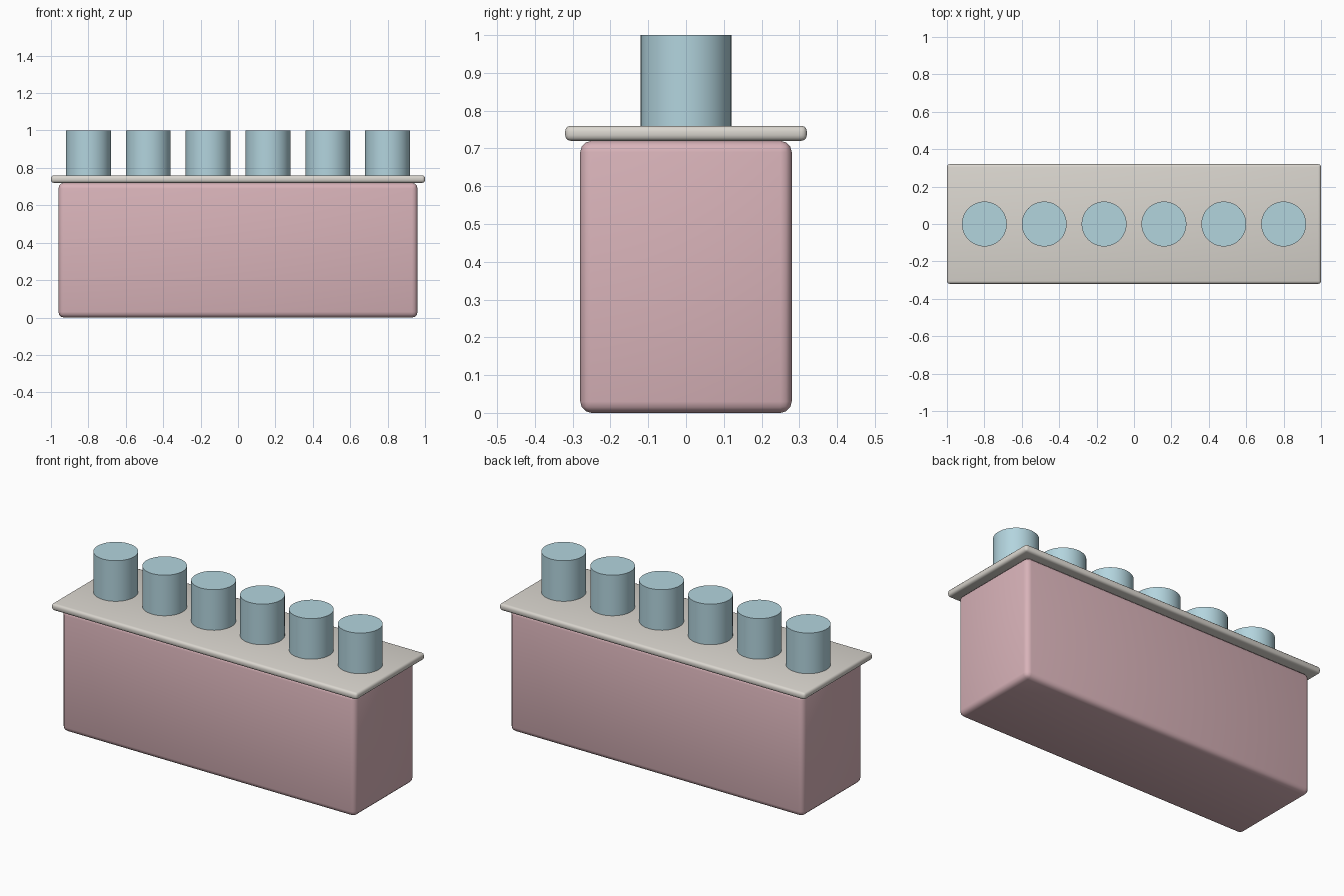
import bpy
import math

cube = bpy.data.objects.get("Cube")
if cube:
    bpy.data.objects.remove(cube, do_unlink=True)


def material(name, color):
    mat = bpy.data.materials.new(name)
    mat.use_nodes = True
    mat.diffuse_color = (*color, 1)
    mat.node_tree.nodes["Principled BSDF"].inputs["Base Color"].default_value = (*color, 1)
    return mat


def finish(obj, name, mat):
    obj.name = name
    obj.data.materials.append(mat)
    bpy.ops.object.shade_smooth_by_angle(angle=math.radians(40))


def rounded_box(name, size, bottom, bevel, mat):
    bpy.ops.mesh.primitive_cube_add(size=1, location=(0, 0, bottom + size[2] / 2))
    obj = bpy.context.object
    obj.scale = size
    bpy.ops.object.transform_apply(location=False, rotation=False, scale=True)
    mod = obj.modifiers.new("rounded edges", "BEVEL")
    mod.width = bevel
    mod.segments = 3
    bpy.ops.object.modifier_apply(modifier=mod.name)
    finish(obj, name, mat)


pink = material("dusty pink", (0.69, 0.45, 0.485))
stone = material("warm grey", (0.70, 0.67, 0.62))
blue = material("pale blue", (0.45, 0.66, 0.73))

# Main block and overhanging top slab
rounded_box("body", (1.92, 0.56, 0.72), 0, 0.03, pink)
rounded_box("top_slab", (2, 0.64, 0.04), 0.72, 0.015, stone)

# Row of round pots
count, spacing, height = 6, 0.32, 0.24
for i in range(count):
    x = (i - (count - 1) / 2) * spacing
    bpy.ops.mesh.primitive_cylinder_add(
        vertices=48, radius=0.12, depth=height, location=(x, 0, 0.76 + height / 2))
    finish(bpy.context.object, f"pot_{i + 1}", blue)
